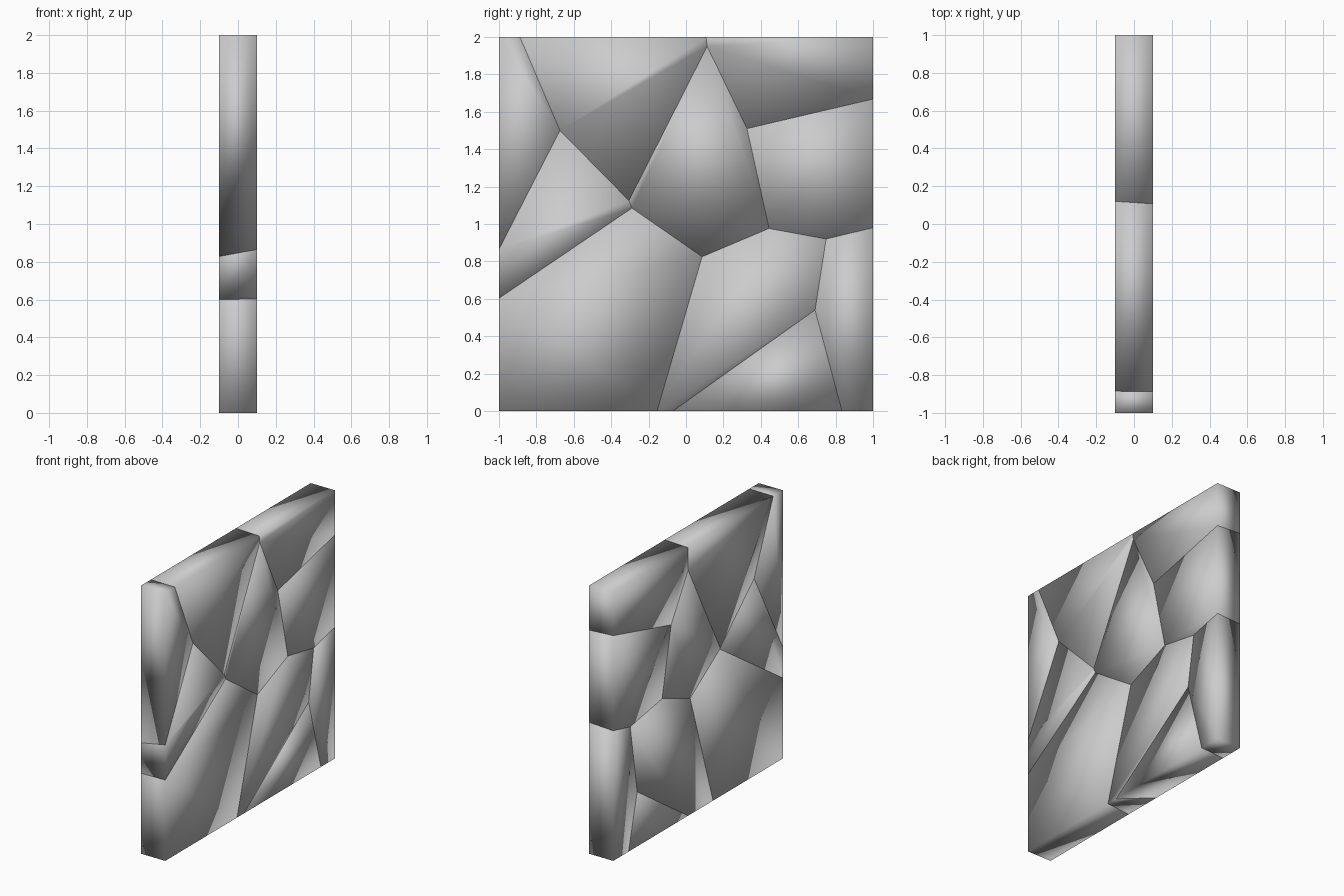
import bpy, bmesh

if "Cube" in bpy.data.objects:
    bpy.data.objects.remove(bpy.data.objects["Cube"])

HALF = 0.1  # half the slab thickness

# crack corners: (y, z) on the +x side, then (y, z) on the -x side
P = {
    'A': (-0.888, 2, -0.885, 2),        'B': (-0.674, 1.50, -0.66, 1.472),
    'C': (-1, 0.865, -1, 0.828),        'D': (-0.305, 1.125, -0.26, 1.107),
    'E': (-0.289, 1.085, -0.255, 1.10), 'F': (-1, 0.603, -1, 0.60),
    'G': (0.086, 0.825, 0.094, 0.866),  'H': (-0.155, 0, -0.176, 0),
    'I': (-0.07, 0, 0.118, 0),          'J': (0.69, 0.54, 0.718, 0.407),
    'K': (0.834, 0, 0.82, 0),           'L': (0.749, 0.92, 0.80, 0.924),
    'M': (0.444, 0.976, 0.424, 0.99),   'N': (1, 0.98, 1, 0.97),
    'O': (0.326, 1.51, 0.318, 1.50),    'P': (1, 1.668, 1, 1.68),
    'Q': (0.113, 1.95, 0.118, 1.83),    'R': (0.107, 2, 0.12, 2),
    # outer corners of the slab
    'W': (-1, 2, -1, 2), 'X': (1, 2, 1, 2), 'Y': (1, 0, 1, 0), 'Z': (-1, 0, -1, 0),
}

# each broken piece as a loop of corners
PIECES = {
    'shard_top_left': 'WABC',
    'shard_top_middle': 'ARQDB',
    'shard_top_right': 'RXPOQ',
    'shard_right': 'OPNLM',
    'shard_centre': 'DQOMGE',
    'shard_left': 'BDEFC',
    'shard_bottom_left': 'EGHZF',
    'shard_bottom_middle': 'GMLJIH',
    'shard_bottom_wedge': 'JKI',
    'shard_bottom_right': 'LNYKJ',
}


def build_shard(name, loop):
    bm = bmesh.new()
    near = [bm.verts.new((HALF, P[c][0], P[c][1])) for c in loop]
    far = [bm.verts.new((-HALF, P[c][2], P[c][3])) for c in loop]
    bm.faces.new(near)
    bm.faces.new(far[::-1])
    n = len(loop)
    for i in range(n):
        j = (i + 1) % n
        bm.faces.new((near[j], near[i], far[i], far[j]))
    bmesh.ops.recalc_face_normals(bm, faces=bm.faces)
    # pieces are shaded smooth all round, including over their corners
    for f in bm.faces:
        f.smooth = True
    mesh = bpy.data.meshes.new(name)
    bm.to_mesh(mesh)
    bm.free()
    bpy.context.collection.objects.link(bpy.data.objects.new(name, mesh))


for name, loop in PIECES.items():
    build_shard(name, loop)
